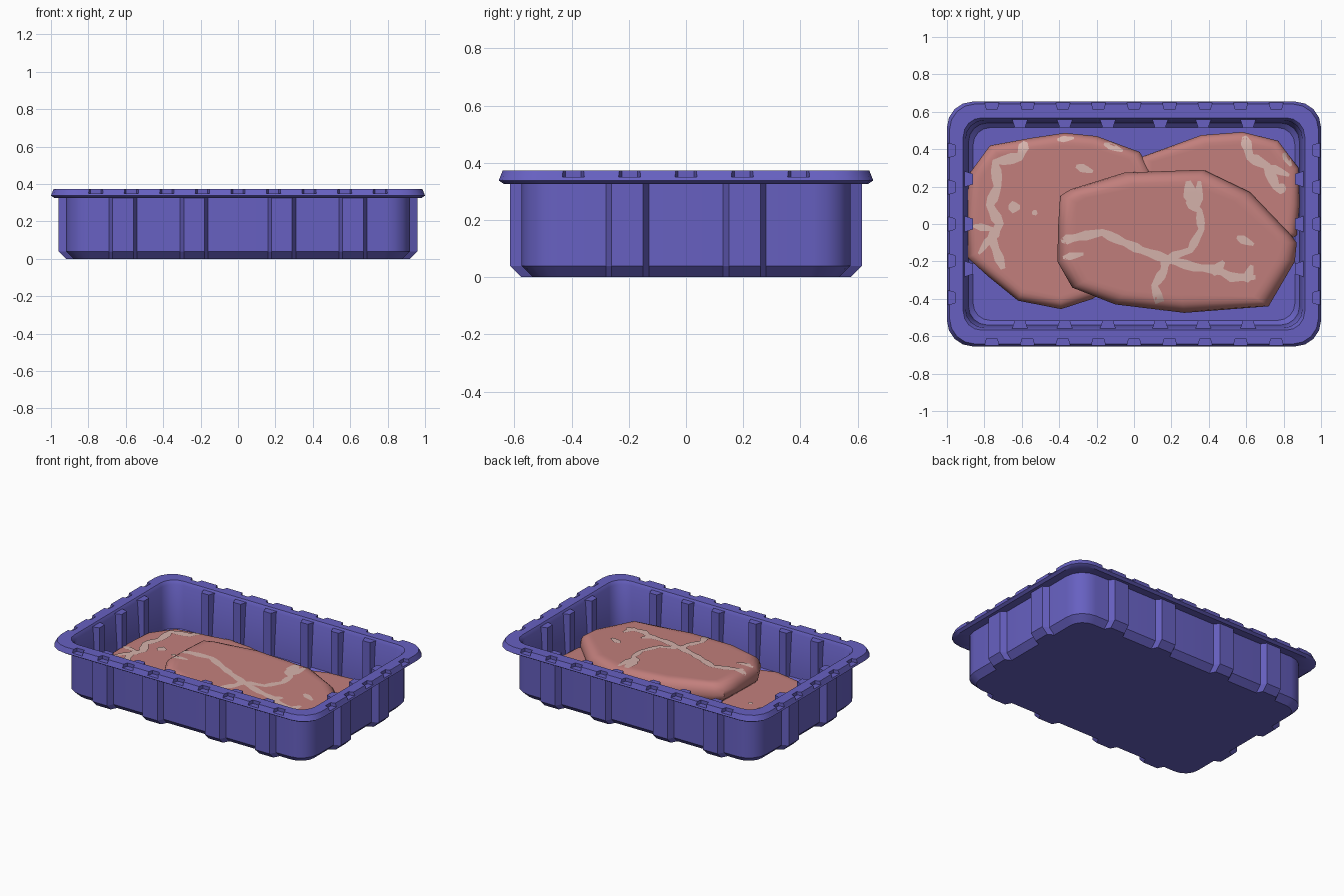
import bpy, bmesh, math
from mathutils import Vector
from mathutils.bvhtree import BVHTree

if "Cube" in bpy.data.objects:
    bpy.data.objects.remove(bpy.data.objects["Cube"])


def mat(name, rgb):
    m = bpy.data.materials.new(name)
    m.diffuse_color = (*rgb, 1)
    m.use_nodes = True
    m.node_tree.nodes["Principled BSDF"].inputs["Base Color"].default_value = m.diffuse_color
    return m


PURPLE = mat("purple plastic", (0.135, 0.118, 0.535))
MEAT = mat("raw meat pink", (0.54, 0.212, 0.202))
FAT = mat("pale fat", (0.67, 0.45, 0.41))


def finish(name, bm, material, angle=0):
    bmesh.ops.recalc_face_normals(bm, faces=bm.faces)
    me = bpy.data.meshes.new(name)
    bm.to_mesh(me)
    bm.free()
    me.materials.append(material)
    ob = bpy.data.objects.new(name, me)
    bpy.context.collection.objects.link(ob)
    bpy.ops.object.select_all(action='DESELECT')
    ob.select_set(True)
    bpy.context.view_layer.objects.active = ob
    if angle:
        bpy.ops.object.shade_smooth_by_angle(angle=math.radians(angle))
    return ob


def loft(bm, rings):
    """Skin closed rings of points and cap both ends."""
    vs = [[bm.verts.new(p) for p in r] for r in rings]
    n = len(vs[0])
    for a, b in zip(vs, vs[1:]):
        for i in range(n):
            j = (i + 1) % n
            bm.faces.new((a[i], a[j], b[j], b[i]))
    bm.faces.new(vs[0][::-1])
    bm.faces.new(vs[-1])


def rounded_rect(hx, hy, r, z, seg=4):
    pts = []
    for k, (sx, sy) in enumerate([(1, 1), (-1, 1), (-1, -1), (1, -1)]):
        for i in range(seg + 1):
            a = math.pi / 2 * (k + i / seg)
            pts.append((sx * (hx - r) + r * math.cos(a),
                        sy * (hy - r) + r * math.sin(a), z))
    return pts


def rib(bm, long_side, sign, t, n0, n1, w0, w1, z0, z1, foot=0):
    """Trapezoid post on a wall: n = distance from centre, t = place along wall."""
    def ring(z, back):
        a, b = n0 - back, n1 - back
        loc = [(t - w0 / 2, a), (t - w1 / 2, b), (t + w1 / 2, b), (t + w0 / 2, a)]
        return [(p, sign * n, z) if long_side else (sign * n, p, z) for p, n in loc]
    rings = [ring(z0, foot)] if foot else []
    loft(bm, rings + [ring(z0 + foot, 0), ring(z1, 0)])


# Tray shell: outside wall, rim lip, inside wall and floor in one section
bm = bmesh.new()
section = [(0.12, 0.10, 0), (0.08, 0.13, 0.04), (0.08, 0.13, 0.333),
           (0.018, 0.13, 0.326), (0, 0.14, 0.338), (0.014, 0.135, 0.373),
           (0.087, 0.10, 0.373), (0.10, 0.10, 0.35), (0.115, 0.10, 0.06),
           (0.14, 0.09, 0.035)]
loft(bm, [rounded_rect(1 - d, 0.655 - d, r, z) for d, r, z in section])
tray = finish("tray", bm, PURPLE)

# Small notches around the outer rim
bm = bmesh.new()
for s in (1, -1):
    for i in range(-4, 5):
        rib(bm, True, s, i * 0.19, 0.612, 0.68, 0.055, 0.095, 0.35, 0.42)
    for i in range(-2, 3):
        rib(bm, False, s, i * 0.197, 0.957, 1.025, 0.055, 0.095, 0.35, 0.42)
cutter = finish("rim_notch_cutter", bm, PURPLE)
cutter.hide_render = True
mod = tray.modifiers.new("notches", 'BOOLEAN')
mod.operation = 'DIFFERENCE'
mod.solver = 'EXACT'
mod.object = cutter
bpy.context.view_layer.objects.active = tray
bpy.ops.object.modifier_apply(modifier=mod.name)
bpy.data.objects.remove(cutter)
tray.select_set(True)
bpy.ops.object.shade_smooth_by_angle(angle=math.radians(35))

# Outside ribs whose feet follow the sloped base edge
bm = bmesh.new()
for s in (1, -1):
    for t in (-0.615, -0.235, 0.235, 0.615):
        rib(bm, True, s, t, 0.56, 0.615, 0.165, 0.11, 0, 0.336, 0.04)
    for t in (-0.205, 0.205):
        rib(bm, False, s, t, 0.905, 0.96, 0.165, 0.11, 0, 0.336, 0.04)
finish("outer_ribs", bm, PURPLE)

# Inside ribs
bm = bmesh.new()
for s in (1, -1):
    for t in (-0.61, -0.37, -0.14, 0.14, 0.37, 0.61):
        rib(bm, True, s, t, 0.56, 0.515, 0.085, 0.055, 0.03, 0.36)
    for t in (-0.24, 0, 0.24):
        rib(bm, False, s, t, 0.905, 0.86, 0.085, 0.055, 0.03, 0.36)
finish("inner_ribs", bm, PURPLE)


def steak(name, outline, base, thick, tilt, soft, veins):
    """Rounded slab from an outline, plus thin fat ribbons draped on it."""
    c = sum((Vector(p) for p in outline), Vector((0, 0))) / len(outline)
    bm = bmesh.new()
    rings = []
    for inset, h in [(0.5, 0), (0.1, 0.2), (0, 0.42), (0.1, 0.65), (0.3, 0.83),
                     (0.62, 0.95), (1, 1), (1.4, 1)]:
        ring = []
        for p in outline:
            q = Vector(p) - (Vector(p) - c).normalized() * inset * soft
            ring.append((q.x, q.y, base + thick * h + tilt * q.x))
        rings.append(ring)
    loft(bm, rings)
    tree = BVHTree.FromBMesh(bm)
    finish(name, bm, MEAT, 50)

    bm = bmesh.new()
    for w, path in veins:
        pts = [Vector(p) for p in path]
        # subdivide, then wobble the width so the fat looks irregular
        fine = [a.lerp(b, k / 3) for a, b in zip(pts, pts[1:]) for k in range(3)]
        fine.append(pts[-1])
        rows = []
        for i, p in enumerate(fine):
            d = (fine[min(i + 1, len(fine) - 1)] - fine[max(i - 1, 0)]).normalized()
            end = 0.5 if i in (0, len(fine) - 1) else 1.12
            side = Vector((-d.y, d.x)) * w / 2 * end * (1 + 0.2 * math.sin(i * 1.9))
            row = []
            for q in (p + side, p, p - side):
                hit = tree.ray_cast(Vector((q.x, q.y, 1)), Vector((0, 0, -1)))[0]
                z = hit.z if hit else base + thick * 0.4 + tilt * q.x
                row.append(bm.verts.new((q.x, q.y, z + 0.004)))
            rows.append(row)
        for a, b in zip(rows, rows[1:]):
            for k in (0, 1):
                bm.faces.new((a[k], a[k + 1], b[k + 1], b[k]))
    for f in bm.faces:
        f.normal_update()
        if f.normal.z < 0:
            f.normal_flip()
    finish(name + "_fat", bm, FAT, 50)


steak("left_steak",
      [(-0.88, 0.27), (-0.77, 0.42), (-0.55, 0.46), (-0.37, 0.487), (-0.2, 0.47),
       (0.03, 0.385), (0.1, 0.27), (0.08, 0), (0, -0.22), (-0.22, -0.4),
       (-0.39, -0.455), (-0.62, -0.41), (-0.78, -0.28), (-0.89, -0.18), (-0.9, 0.05)],
      0.034, 0.1, 0, 0.05, [
          (0.045, [(-0.58, 0.44), (-0.61, 0.36), (-0.74, 0.33), (-0.73, 0.2), (-0.77, 0.1),
                   (-0.72, 0), (-0.76, -0.08), (-0.70, -0.24)]),
          (0.03, [(-0.86, -0.01), (-0.74, -0.03)]),
          (0.03, [(-0.76, -0.06), (-0.83, -0.16)]),
          (0.05, [(-0.67, 0.09), (-0.61, 0.09)]), (0.025, [(-0.54, 0.07), (-0.52, 0.05)]),
          (0.035, [(-0.31, 0.31), (-0.22, 0.28)]), (0.025, [(-0.41, 0.45), (-0.32, 0.46)]),
          (0.03, [(-0.16, 0.43), (-0.06, 0.39)])])

steak("back_steak",
      [(0.03, 0.355), (0.36, 0.475), (0.58, 0.492), (0.77, 0.445), (0.88, 0.3),
       (0.885, 0.1), (0.87, -0.06), (0.6, -0.25), (0.25, -0.2), (0.05, 0.1)],
      0.034, 0.08, 0, 0.05, [
          (0.045, [(0.59, 0.47), (0.62, 0.36), (0.71, 0.31), (0.76, 0.2), (0.81, 0.18)]),
          (0.035, [(0.71, 0.31), (0.83, 0.26)]), (0.03, [(0.8, 0.38), (0.84, 0.31)])])

steak("front_steak",
      [(-0.395, 0.15), (-0.34, 0.185), (-0.05, 0.275), (0.37, 0.29), (0.62, 0.17),
       (0.84, -0.06), (0.87, -0.1), (0.86, -0.2), (0.72, -0.44), (0.27, -0.475),
       (-0.1, -0.43), (-0.33, -0.34), (-0.41, -0.2), (-0.405, 0)],
      0.11, 0.13, -0.06, 0.07, [
          (0.04, [(-0.39, -0.09), (-0.3, -0.07), (-0.17, -0.045), (-0.05, -0.1), (0.04, -0.14),
                  (0.17, -0.185), (0.32, -0.23), (0.45, -0.245), (0.52, -0.285), (0.65, -0.285)]),
          (0.035, [(0.17, -0.185), (0.3, -0.14), (0.36, -0.03), (0.35, 0.07), (0.28, 0.12)]),
          (0.06, [(0.31, 0.11), (0.29, 0.23)]), (0.04, [(0.34, 0.09), (0.35, 0.23)]),
          (0.04, [(0.17, -0.185), (0.16, -0.25), (0.11, -0.33), (0.15, -0.46)]),
          (0.035, [(0.55, -0.07), (0.64, -0.11)]), (0.03, [(-0.38, -0.18), (-0.27, -0.16)]),
          (0.045, [(0.42, -0.27), (0.48, -0.2)]), (0.04, [(0.6, -0.31), (0.63, -0.22)])])
